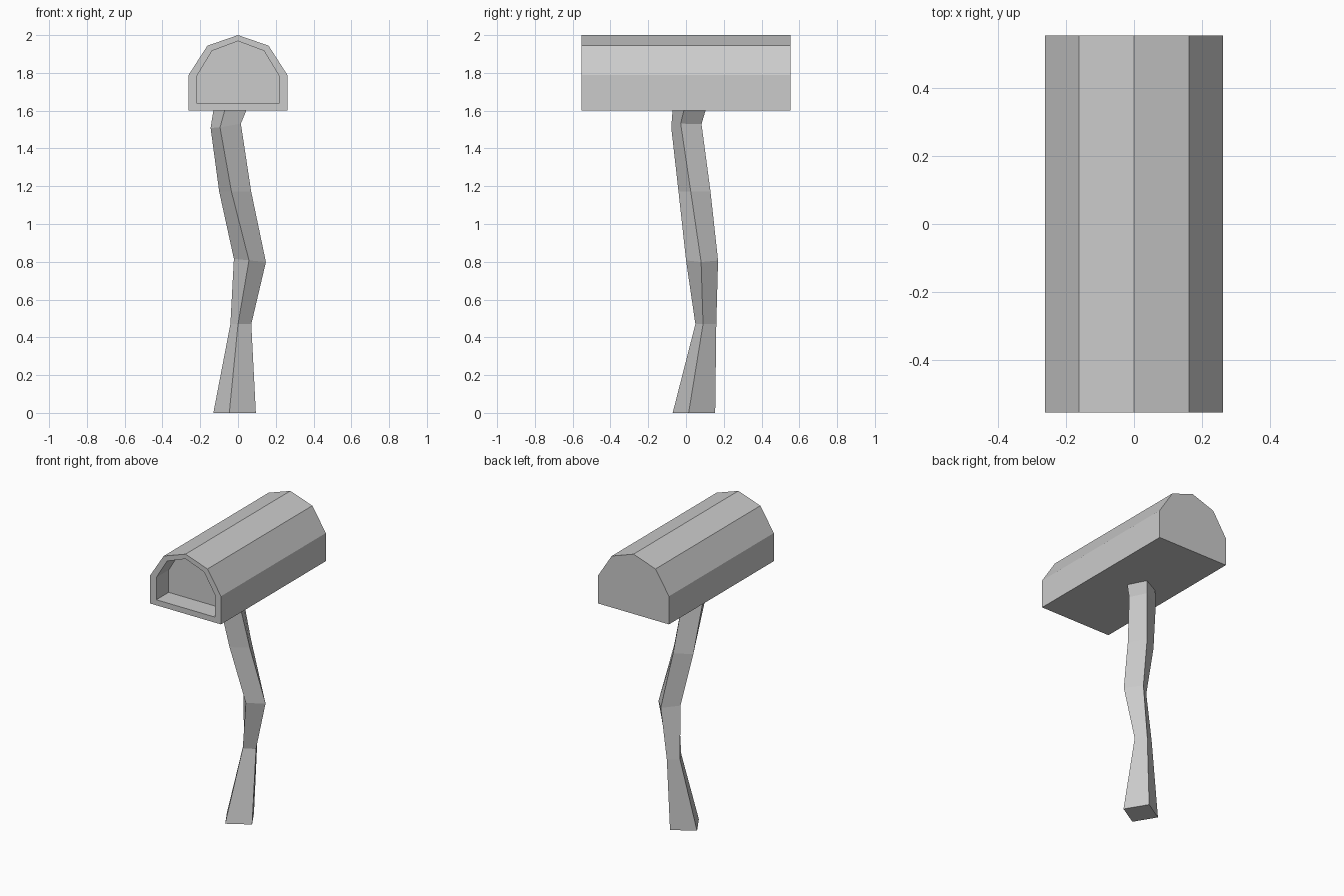
import bpy
from math import cos, sin, radians

cube = bpy.data.objects.get("Cube")
if cube:
    bpy.data.objects.remove(cube)

GREY = (0.6, 0.6, 0.6, 1)
grey = bpy.data.materials.new("plain grey")
grey.use_nodes = True
grey.diffuse_color = GREY
grey.node_tree.nodes["Principled BSDF"].inputs["Base Color"].default_value = GREY


def loft(name, loops):
    """Join equal-length loops with quads and cap both ends."""
    n = len(loops[0])
    verts = [p for loop in loops for p in loop]
    faces = [(k * n + i, k * n + (i + 1) % n, (k + 1) * n + (i + 1) % n, (k + 1) * n + i)
             for k in range(len(loops) - 1) for i in range(n)]
    faces.append(tuple(reversed(range(n))))
    faces.append(tuple(range(len(verts) - n, len(verts))))
    mesh = bpy.data.meshes.new(name)
    mesh.from_pydata(verts, [], faces)
    mesh.materials.append(grey)
    obj = bpy.data.objects.new(name, mesh)
    bpy.context.collection.objects.link(obj)
    return obj


def arch(half, y):
    """Mirror the right half of an arch profile (bottom to peak) at depth y."""
    right = [(x, y, z) for x, z in half]
    left = [(-x, y, z) for x, z in reversed(half[:-1])]
    return right + left


# Arched mailbox: closed back, thin rim and shallow recess at the front
outer = [(0.262, 1.6), (0.262, 1.788), (0.162, 1.944), (0, 2.0)]
inner = [(0.216, 1.637), (0.216, 1.787), (0.137, 1.917), (0, 1.968)]
END = 0.554
RECESS = 0.13
loft("mailbox", [arch(outer, END), arch(outer, -END),
                 arch(inner, -END), arch(inner, -END + RECESS)])


def square(cx, cy, z, side, angle, tilt_x=0, tilt_y=0):
    """Turned square ring, optionally sloping in x and y."""
    ring = []
    for k in range(4):
        a = radians(angle + 225 + 90 * k)
        dx, dy = side * cos(a) / 2 ** 0.5, side * sin(a) / 2 ** 0.5
        ring.append((cx + dx, cy + dy, z + tilt_x * dx + tilt_y * dy))
    return ring


# Crooked four-sided post
loft("post", [
    square(-0.018, 0.042, 0, 0.164, 31),
    square(0.015, 0.105, 0.47, 0.081, 30),
    square(0.063, 0.085, 0.807, 0.12, 41.6, -0.1),
    square(-0.015, 0.045, 1.172, 0.123, 31.8),
    square(-0.065, 0.002, 1.52, 0.121, 24.4, 0.16, 0.05),
    square(-0.042, 0.017, 1.605, 0.13, 27.6),
])
